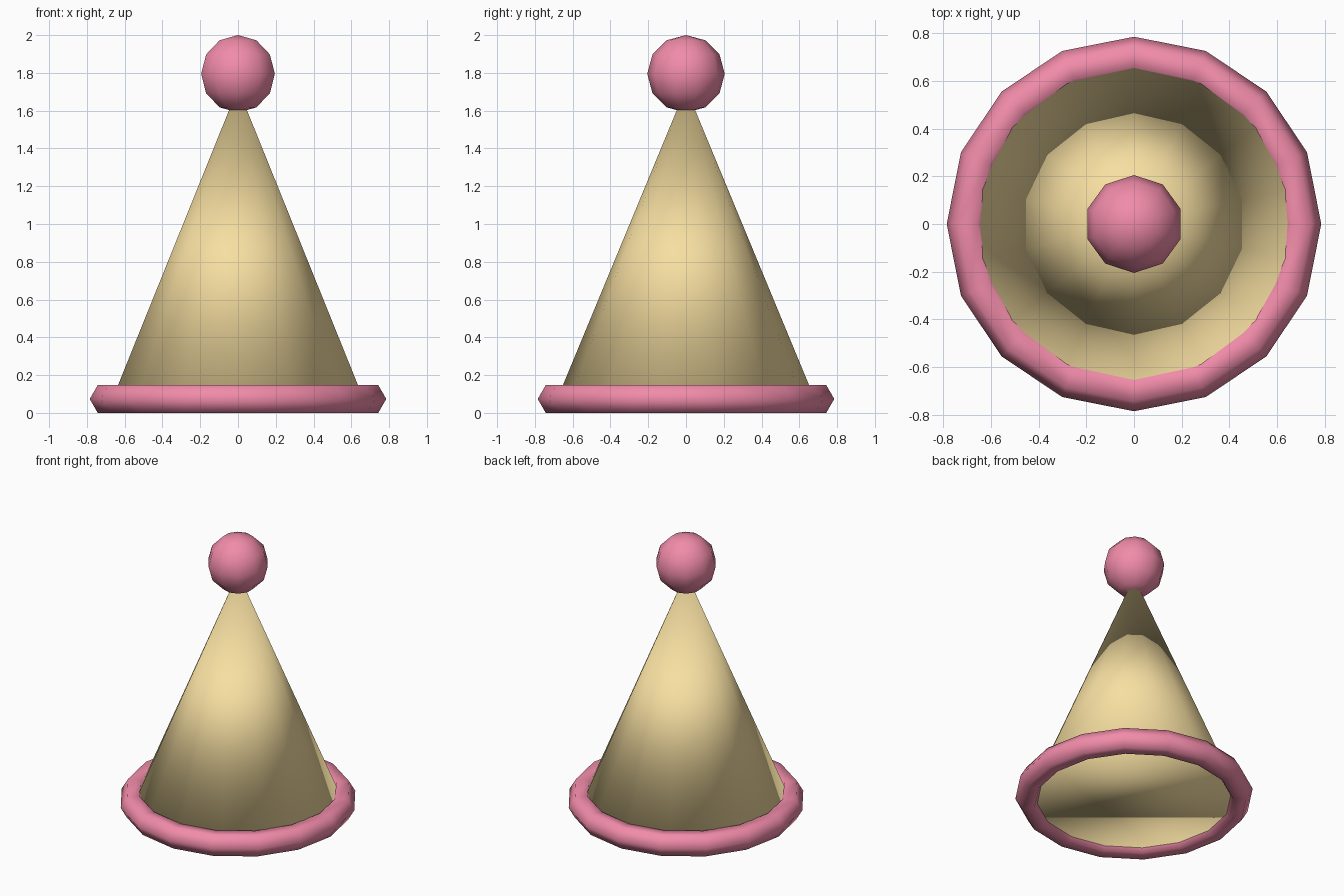
import bpy
import bmesh
from math import sin, cos, pi

if "Cube" in bpy.data.objects:
    bpy.data.objects.remove(bpy.data.objects["Cube"])


def material(name, rgb):
    m = bpy.data.materials.new(name)
    m.diffuse_color = (*rgb, 1)
    m.use_nodes = True
    m.node_tree.nodes["Principled BSDF"].inputs["Base Color"].default_value = m.diffuse_color
    return m


def lathe(name, profile, sides, mat, closed=False):
    """Spin (radius, z) points about z, first vertex on +y; radius 0 makes a pole."""
    bm = bmesh.new()
    rings = []
    for r, z in profile:
        if r == 0:
            rings.append([bm.verts.new((0, 0, z))] * sides)
        else:
            rings.append([bm.verts.new((r * sin(2 * pi * i / sides),
                                        r * cos(2 * pi * i / sides), z))
                          for i in range(sides)])
    pairs = list(zip(rings, rings[1:]))
    if closed:
        pairs.append((rings[-1], rings[0]))
    for a, b in pairs:
        for i in range(sides):
            j = (i + 1) % sides
            quad = list(dict.fromkeys((a[i], a[j], b[j], b[i])))
            bm.faces.new(quad)
    # Flat cap where an open profile starts away from the axis
    if not closed and profile[0][0] > 0:
        bm.faces.new(rings[0])
    bmesh.ops.recalc_face_normals(bm, faces=bm.faces)
    for f in bm.faces:
        f.smooth = True
    mesh = bpy.data.meshes.new(name)
    bm.to_mesh(mesh)
    bm.free()
    mesh.materials.append(mat)
    obj = bpy.data.objects.new(name, mesh)
    bpy.context.collection.objects.link(obj)
    return obj


gold = material("gold", (0.93, 0.74, 0.36))
pink = material("pink", (0.88, 0.26, 0.40))

# Cone body with its base closed just inside the brim
lathe("hat_cone", [(0.70, 0.03), (0, 1.72)], 14, gold)

# Rolled brim: hexagonal section swept round
brim = [(0.70 + 0.085 * cos(k * pi / 3), 0.0736 + 0.085 * sin(k * pi / 3))
        for k in range(6)]
lathe("brim_ring", brim, 16, pink, closed=True)

# Pompom ball on the tip
R, Z = 0.205, 1.795
ball = [(0 if k in (0, 6) else R * sin(k * pi / 6), Z - R * cos(k * pi / 6))
        for k in range(7)]
lathe("pompom", ball, 10, pink)
